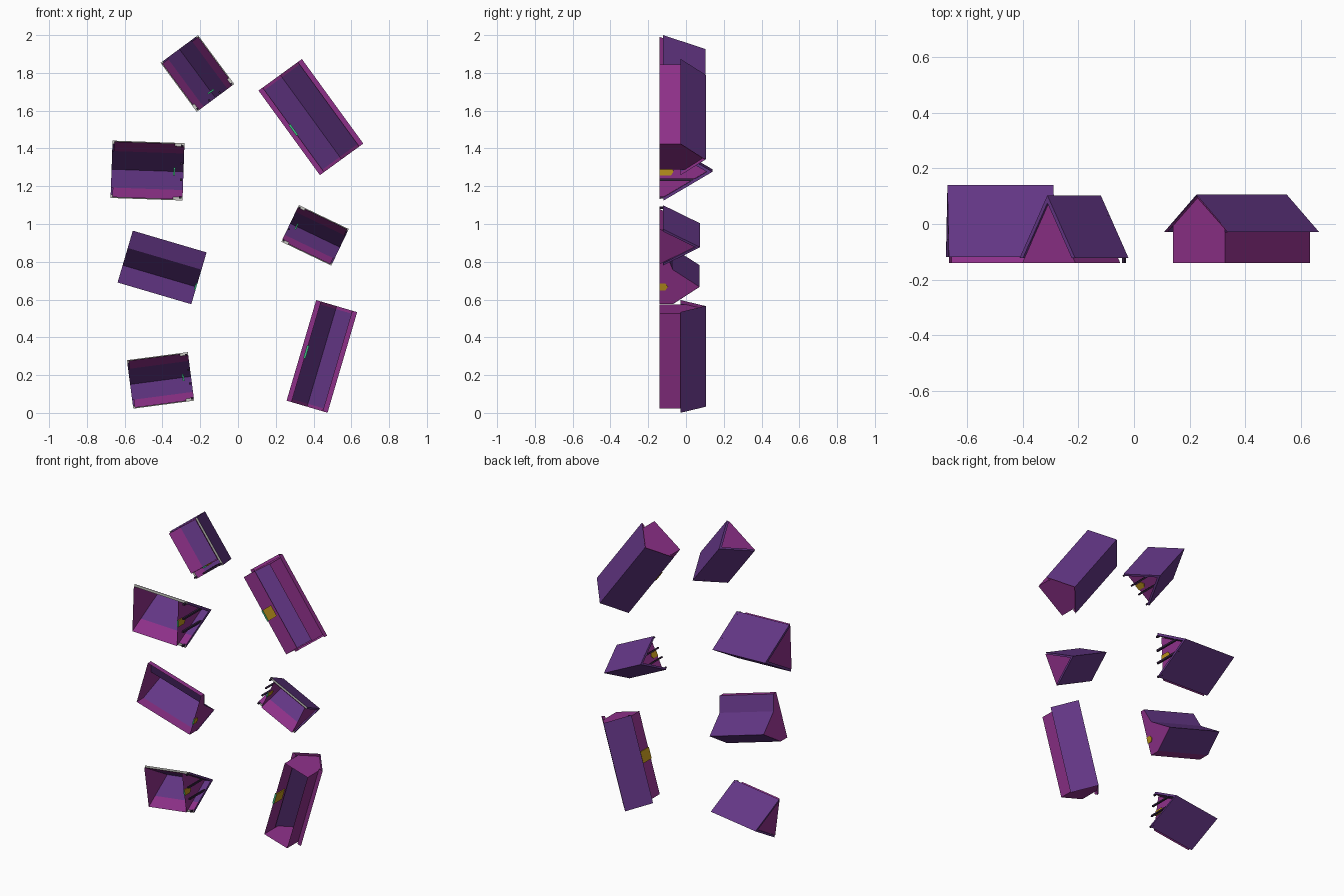
import bpy, bmesh, math
from mathutils import Vector

if "Cube" in bpy.data.objects:
    bpy.data.objects.remove(bpy.data.objects["Cube"])


def mat(name, rgb):
    m = bpy.data.materials.new(name)
    m.diffuse_color = (*rgb, 1)
    m.use_nodes = True
    m.node_tree.nodes["Principled BSDF"].inputs["Base Color"].default_value = m.diffuse_color
    return m


ROOF = mat("roof purple", (0.125, 0.037, 0.235))
WALL = mat("wall magenta", (0.27, 0.03, 0.25))
GOLD = mat("door gold", (0.50, 0.29, 0.012))
GREEN = mat("threshold green", (0.045, 0.48, 0.21))
GREY = mat("eave grey", (0.58, 0.58, 0.54))
DARK = mat("post dark", (0.035, 0.016, 0.05))
FLOOR = -0.14


class House:
    """Local u = long axis, w = across, h = height; height lies along world y."""

    def __init__(self, name, x, z, angle):
        a = math.radians(angle)
        self.name, self.c = name, Vector((x, 0, z))
        self.u = Vector((math.cos(a), 0, math.sin(a)))
        self.w = Vector((-math.sin(a), 0, math.cos(a)))

    def add(self, part, polys, *mats):
        # each poly: list of (u, w, h) points, optionally with a material slot
        bm = bmesh.new()
        for poly, slot in polys:
            vs = [bm.verts.new(self.c + self.u * p[0] + self.w * p[1] + Vector((0, p[2], 0)))
                  for p in poly]
            bm.faces.new(vs).material_index = slot
        bmesh.ops.remove_doubles(bm, verts=bm.verts, dist=1e-5)
        bmesh.ops.recalc_face_normals(bm, faces=bm.faces)
        me = bpy.data.meshes.new(self.name + part)
        bm.to_mesh(me)
        bm.free()
        for m in mats:
            me.materials.append(m)
        bpy.context.collection.objects.link(bpy.data.objects.new(self.name + part, me))

    def sheet(self, part, line, u0, u1, m):
        # open strip: a (w, h) polyline swept along u
        self.add(part, [([(u0, *p), (u1, *p), (u1, *q), (u0, *q)], 0)
                        for p, q in zip(line, line[1:])], m)

    def plate(self, part, outline, us, m):
        self.add(part, [([(u, *p) for p in outline], 0) for u in us], m)

    def prism(self, part, outline, u0, u1, *mats, base_slot=0):
        # closed solid; the face lying on the floor may take another colour
        polys = [([(u, *p) for p in outline], 0) for u in (u0, u1)]
        for p, q in zip(outline, outline[1:] + outline[:1]):
            low = max(p[1], q[1]) < FLOOR + 0.002
            polys.append(([(u0, *p), (u1, *p), (u1, *q), (u0, *q)], base_slot if low else 0))
        self.add(part, polys, *mats)


def box_outline(w0, w1, h0, h1):
    return [(w0, h0), (w1, h0), (w1, h1), (w0, h1)]


def door_outline(w, half, top):
    return [(w - half, FLOOR), (w + half, FLOOR), (w + half, top - half * 0.7),
            (w, top), (w - half, top - half * 0.7)]


def a_frame(name, x, z, angle, length, width, ridge):
    """Steep tent-shaped house with a porch on posts at the front."""
    H = House(name, x, z, angle)
    s = length / 0.38
    L, hw, eave = length / 2, width / 2, -0.14 + 0.022 * s
    t = 0.018 * s                       # horizontal roof thickness
    slope = (ridge - eave) / hw
    inner = lambda h: hw - t - (h - eave) / slope
    top_in = ridge - t * slope
    # roof slab: outer skin, bargeboard ends, grey eave underside
    H.sheet("roof", [(-hw, eave), (0, ridge), (hw, eave)], -L, L, ROOF)
    for k in (-1, 1):
        H.plate("roof_edge", [(k * hw, eave), (0, ridge), (0, top_in), (k * (hw - t), eave)],
                (-L, L), ROOF)
        H.sheet("eave_underside", [(k * hw, eave), (k * (hw - t), eave)], -L, L, GREY)
        mid = -0.14 + 0.085 * s
        H.sheet("roof_lining", [(k * inner(mid), mid), (0, top_in)], -L, L, ROOF)
        # leaning side wall
        H.sheet("side_wall", [(k * inner(FLOOR), FLOOR), (k * inner(mid), mid)],
                -L + 0.01 * s, L - 0.05 * s, WALL)
        H.sheet("eave_lining", [(k * inner(eave), eave), (k * inner(mid), mid)],
                L - 0.05 * s, L, WALL)
        # porch posts
        p = 0.006 * s
        for f in (0.9, 0.28):
            w = k * hw * f
            H.prism("porch_post", box_outline(w - p, w + p, FLOOR,
                                              ridge - slope * hw * f - 0.008),
                    L - 0.018 * s, L - 0.006 * s, DARK)
    # gable walls
    tri = [(-inner(FLOOR), FLOOR), (inner(FLOOR), FLOOR), (0, top_in)]
    H.plate("gable_wall", tri, (-L + 0.01 * s, L - 0.05 * s), WALL)
    H.prism("door", door_outline(0, 0.022 * s, FLOOR + 0.075 * s),
            L - 0.054 * s, L - 0.044 * s, GOLD, GREEN, base_slot=1)


def long_house(name, x, z, angle, length, width):
    """Long gabled house with boxed eaves and a door in the long side."""
    H = House(name, x, z, angle)
    L, hw, eave, ridge = length / 2, width / 2, -0.028, 0.105
    ov, end = 0.027, 0.016
    ww, wl = hw - ov, L - end
    slope = (ridge - eave) / hw
    H.sheet("roof", [(-hw, eave), (0, ridge), (hw, eave)], -L, L, ROOF)
    for k in (-1, 1):
        # soffit and gable overhang lining
        H.sheet("soffit", [(k * hw, eave), (k * ww, eave)], -L, L, WALL)
        a, b = sorted((k * wl, k * L))
        H.sheet("gable_lining", [(-hw + 0.004, eave), (0, ridge - 0.006), (hw - 0.004, eave)],
                a, b, WALL)
        H.sheet("side_wall", [(k * ww, FLOOR), (k * ww, eave)], -wl, wl, WALL)
    gy = eave + slope * ov - 0.004
    H.plate("gable_wall", [(-ww, FLOOR), (ww, FLOOR), (ww, gy), (0, ridge - 0.005), (-ww, gy)],
            (-wl, wl), WALL)
    H.prism("door", box_outline(-ww - 0.006, -ww + 0.006, FLOOR, -0.055),
            -0.036, 0.036, GOLD, GREEN, base_slot=1)


def lean_to_house(name, x, z, angle, length, width):
    """Gabled house whose roof flattens over a lean-to on one side."""
    H = House(name, x, z, angle)
    L, hw, third = length / 2, width / 2, width / 3
    line = [(-hw, -0.07), (-hw + third, 0.072), (-hw + 2 * third, -0.07), (hw, -0.107)]
    H.sheet("roof", line, -L, L, ROOF)
    H.plate("gable_wall", [(-hw, FLOOR)] + line + [(hw, FLOOR)], (-L + 0.004, L - 0.004), WALL)
    for w, h in (line[0], line[-1]):
        H.sheet("side_wall", [(w, FLOOR), (w, h)], -L + 0.004, L - 0.004, WALL)
    H.prism("door", door_outline(-hw + third, 0.019, -0.096), L - 0.009, L,
            GOLD, GREEN, base_slot=1)


# the seven houses of the village
a_frame("north_tent_house_", -0.215, 1.797, -53.5, 0.322, 0.247, 0.103)
a_frame("west_tent_house_", -0.479, 1.283, -2, 0.381, 0.304, 0.14)
a_frame("east_tent_house_", 0.408, 0.94, 154.4, 0.293, 0.215, 0.075)
a_frame("south_tent_house_", -0.41, 0.172, 7.5, 0.325, 0.259, 0.10)
long_house("north_long_house_", 0.386, 1.566, -54, 0.553, 0.284)
long_house("south_long_house_", 0.444, 0.299, -106.4, 0.555, 0.226)
lean_to_house("lean_to_house_", -0.402, 0.77, -16.4, 0.407, 0.286)
